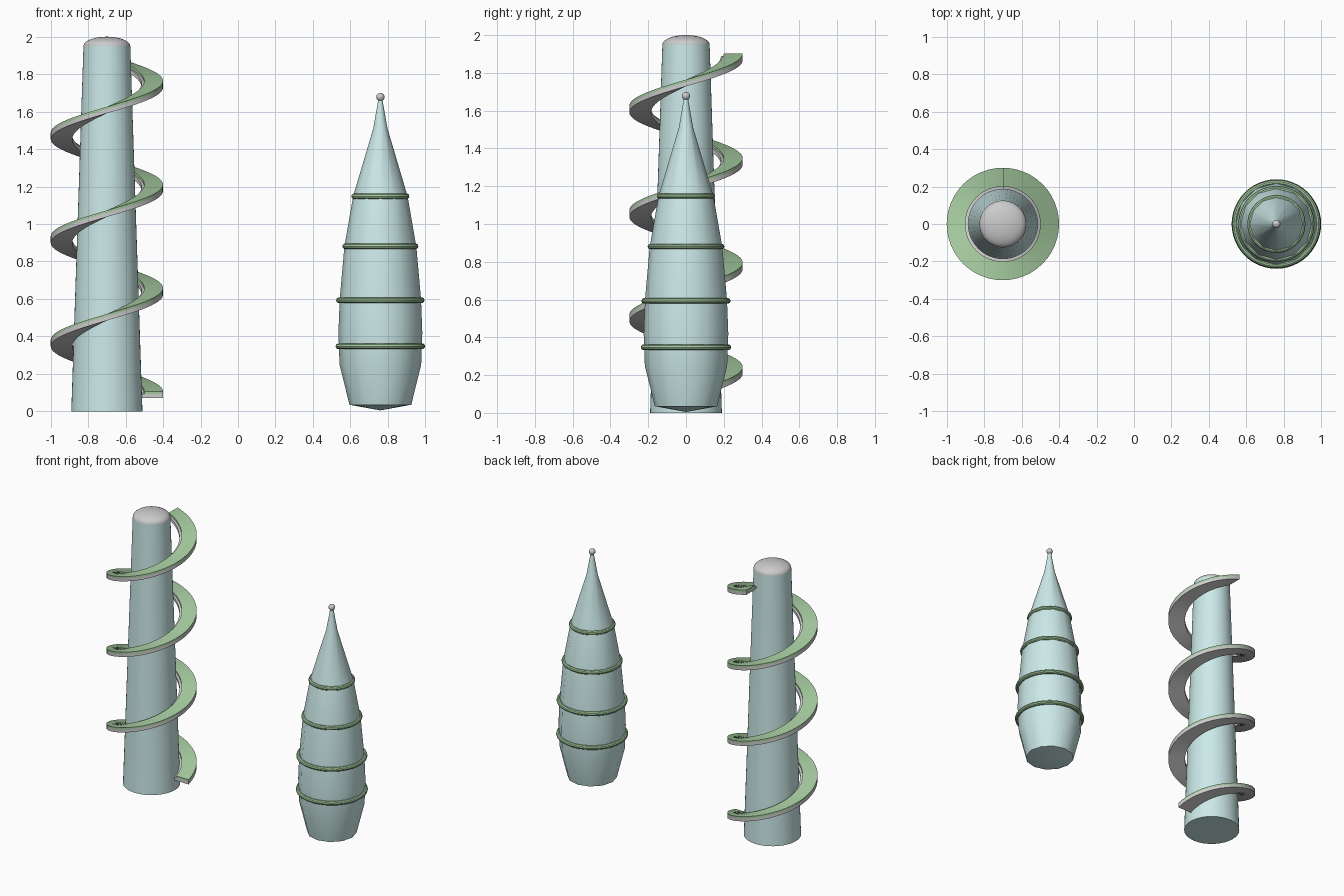
import bpy, bmesh
from math import sin, cos, pi, radians

if "Cube" in bpy.data.objects:
    bpy.data.objects.remove(bpy.data.objects["Cube"])


def material(name, rgb):
    m = bpy.data.materials.new(name)
    m.diffuse_color = (*rgb, 1)
    m.use_nodes = True
    m.node_tree.nodes["Principled BSDF"].inputs["Base Color"].default_value = m.diffuse_color
    return m


GLASS = material("pale_glass", (0.6, 0.82, 0.81))
GREEN = material("planting_green", (0.37, 0.58, 0.34))


def finish(bm, name, loc=(0, 0, 0), mat=None, angle=35):
    bmesh.ops.recalc_face_normals(bm, faces=bm.faces[:])
    me = bpy.data.meshes.new(name)
    bm.to_mesh(me)
    bm.free()
    ob = bpy.data.objects.new(name, me)
    bpy.context.collection.objects.link(ob)
    ob.location = loc
    if mat:
        me.materials.append(mat)
    bpy.ops.object.select_all(action='DESELECT')
    ob.select_set(True)
    bpy.context.view_layer.objects.active = ob
    bpy.ops.object.shade_smooth_by_angle(angle=radians(angle))
    return ob


def bridge(bm, rings, closed=False):
    """Skin consecutive vertex loops with quads."""
    n = len(rings[0])
    count = len(rings) if closed else len(rings) - 1
    for i in range(count):
        a, b = rings[i], rings[(i + 1) % len(rings)]
        for j in range(n):
            k = (j + 1) % n
            bm.faces.new((a[j], a[k], b[k], b[j]))


def lathe(name, profile, x, sides, mat=None, closed=False):
    """Revolve (radius, z) points round a vertical axis at x."""
    bm = bmesh.new()
    rings = [[bm.verts.new((r * cos(2 * pi * j / sides), r * sin(2 * pi * j / sides), z))
              for j in range(sides)] for r, z in profile]
    bridge(bm, rings, closed)
    if not closed:
        bmesh.ops.remove_doubles(bm, verts=bm.verts[:], dist=1e-5)
    return finish(bm, name, (x, 0, 0), mat)


TURNS, PITCH, START = 3.25, 0.553, 0.085


def helix(name, r0, r1, low, high, mat=None):
    """Rectangular section swept up the spiral."""
    bm = bmesh.new()
    steps = int(TURNS * 48)
    rings = []
    for i in range(steps + 1):
        t = TURNS * i / steps
        a, z = 2 * pi * t, START + PITCH * t
        rings.append([bm.verts.new((r * cos(a), r * sin(a), z + h))
                      for r, h in ((r0, low), (r1, low), (r1, high), (r0, high))])
    bridge(bm, rings)
    bm.faces.new(rings[0])
    bm.faces.new(rings[-1])
    return finish(bm, name, (TX, 0, 0), mat)


# Tapered round tower with a shallow grey dome
TX = -0.70
lathe("tower_shaft", [(0, 0), (0.19, 0), (0.125, 1.95), (0, 1.95)], TX, 48, GLASS)
lathe("tower_dome", [(0.125 * cos(i * pi / 16), 1.95 + 0.05 * sin(i * pi / 16))
                     for i in range(9)], TX, 48)

# Spiral ramp: grey slab with a green top strip
helix("spiral_ramp_slab", 0.185, 0.30, -0.015, 0.007)
helix("spiral_garden_strip", 0.20, 0.30, 0.007, 0.02, GREEN)

# Twelve-sided bullet-shaped tower
BX = 0.76
lathe("bullet_tower", [(0, 0.005), (0.165, 0.035), (0.218, 0.25), (0.224, 0.42),
                       (0.217, 0.60), (0.192, 0.88), (0.145, 1.15), (0.038, 1.51),
                       (0.010, 1.67), (0, 1.67)], BX, 12, GLASS)

# Green bands round the bullet tower
for n, (z, r) in enumerate([(0.347, 0.224), (0.593, 0.221), (0.881, 0.188), (1.148, 0.140)], 1):
    lathe(f"green_band_{n}", [(r + 0.015 * cos(i * pi / 5), z + 0.015 * sin(i * pi / 5))
                              for i in range(10)], BX, 48, GREEN, closed=True)

# Ball finial
bm = bmesh.new()
bmesh.ops.create_uvsphere(bm, u_segments=16, v_segments=10, radius=0.022)
finish(bm, "ball_finial", (BX, 0, 1.678))
